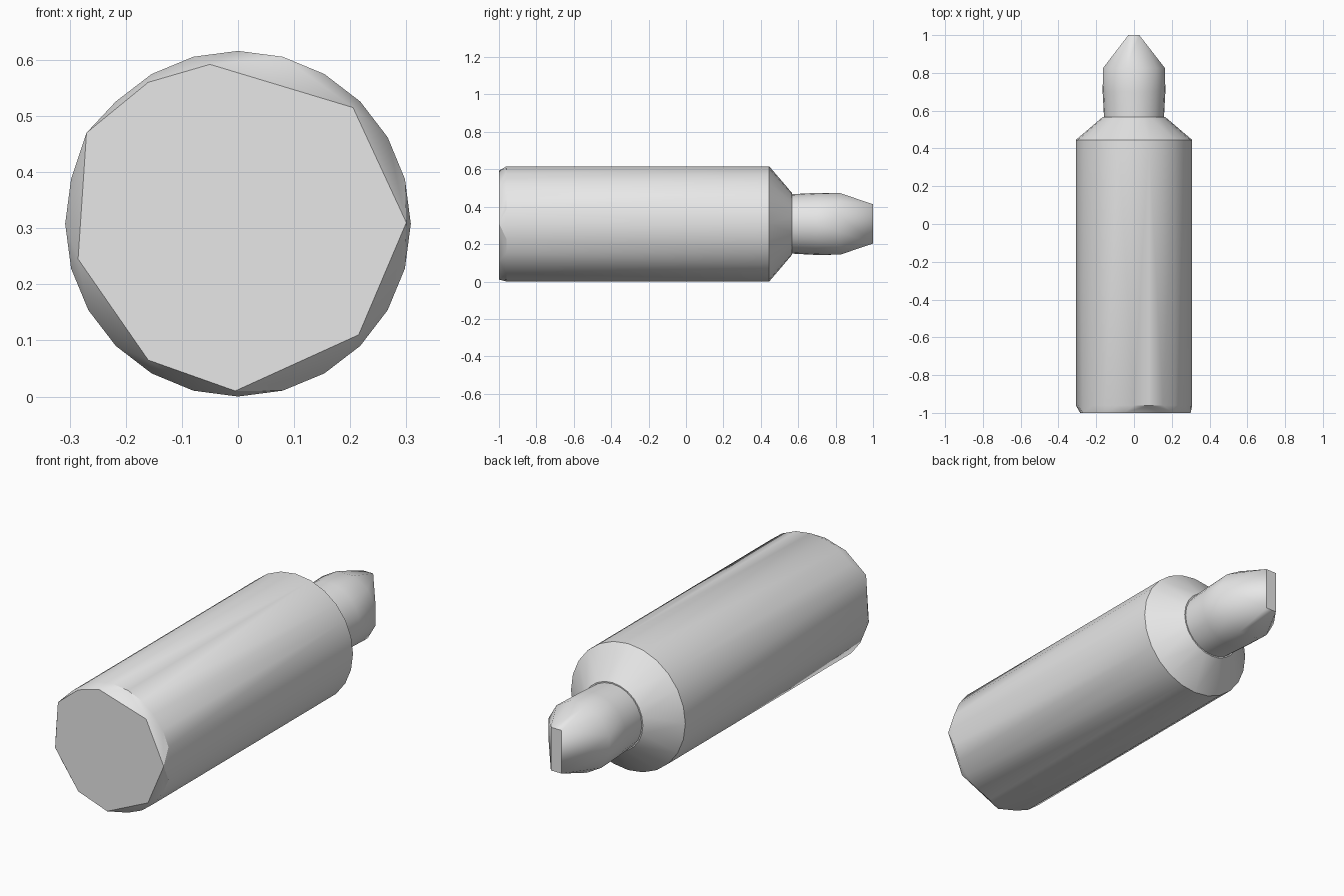
import bpy, bmesh
from math import sin, cos, radians, tau

cube = bpy.data.objects.get("Cube")
if cube:
    bpy.data.objects.remove(cube)

AXIS_Z = 0.308

grey = bpy.data.materials.new("plain_grey")
colour = (0.8, 0.8, 0.8, 1)
grey.diffuse_color = colour
grey.use_nodes = True
grey.node_tree.nodes["Principled BSDF"].inputs["Base Color"].default_value = colour


def ring(y, radius, sides, turn=0.0):
    """Circle of points around the long axis."""
    return [(radius * cos(tau * (i + turn) / sides), y,
             AXIS_Z + radius * sin(tau * (i + turn) / sides)) for i in range(sides)]


def hull_part(name, points, sharp):
    """Convex solid around the points, smooth except at sharp edges."""
    bm = bmesh.new()
    for p in points:
        bm.verts.new(p)
    bmesh.ops.convex_hull(bm, input=bm.verts)
    bmesh.ops.dissolve_limit(bm, angle_limit=radians(0.5), verts=bm.verts, edges=bm.edges)
    bmesh.ops.recalc_face_normals(bm, faces=bm.faces)
    for f in bm.faces:
        f.smooth = True
    mesh = bpy.data.meshes.new(name)
    bm.to_mesh(mesh)
    bm.free()
    mesh.set_sharp_from_angle(angle=radians(sharp))
    mesh.materials.append(grey)
    obj = bpy.data.objects.new(name, mesh)
    bpy.context.collection.objects.link(obj)
    return obj


# Barrel with an unevenly chipped end cap and a sloped shoulder
cap = [(-0.27, 0.47), (-0.16, 0.56), (-0.05, 0.592), (0.205, 0.515), (0.30, 0.31),
       (0.215, 0.11), (-0.005, 0.01), (-0.16, 0.065), (-0.285, 0.245)]
barrel = [(x, -1.0, z) for x, z in cap]
barrel += ring(-0.96, 0.308, 24) + ring(0.445, 0.308, 24) + ring(0.567, 0.165, 24)
hull_part("barrel", barrel, 25)

# Chisel nib: round root narrowing to an upright flat edge
nib = ring(0.55, 0.158, 24) + ring(0.7, 0.166, 24) + ring(0.825, 0.17, 12, 0.5)
nib += [(x, 1.0, z) for x in (-0.03, 0.028) for z in (0.203, 0.413)]
hull_part("chisel_nib", nib, 30)
